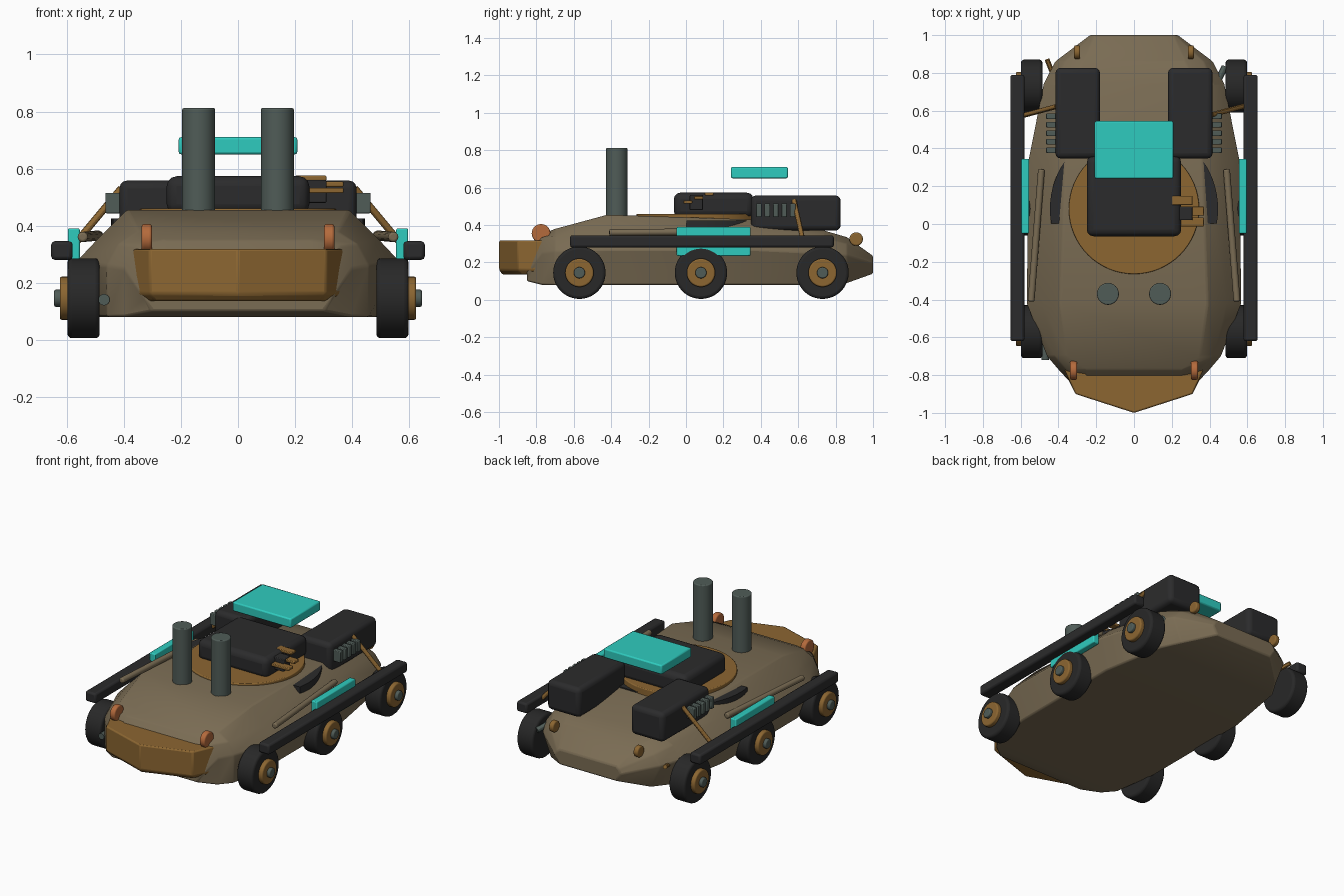
import bpy, bmesh, math
from mathutils import Vector

if "Cube" in bpy.data.objects:
    bpy.data.objects.remove(bpy.data.objects["Cube"])


def mat(name, r, g, b):
    m = bpy.data.materials.new(name)
    m.diffuse_color = (r, g, b, 1)
    m.use_nodes = True
    m.node_tree.nodes["Principled BSDF"].inputs["Base Color"].default_value = m.diffuse_color
    return m


TAN = mat("tan_hull", .195, .150, .088)
BROWN = mat("brown_metal", .262, .133, .031)
BLACK = mat("black_box", .024, .024, .025)
TYRE = mat("tyre_rubber", .021, .021, .021)
CYAN = mat("cyan_panel", .028, .60, .52)
GREY = mat("green_grey", .080, .107, .096)
ORANGE = mat("orange_lamp", .46, .145, .045)


def finish(name, bm, m, bevel=0, segs=2, angle=30):
    bmesh.ops.recalc_face_normals(bm, faces=bm.faces)
    me = bpy.data.meshes.new(name)
    bm.to_mesh(me)
    bm.free()
    me.materials.append(m)
    ob = bpy.data.objects.new(name, me)
    bpy.context.collection.objects.link(ob)
    if bevel:
        mod = ob.modifiers.new("bevel", 'BEVEL')
        mod.width, mod.segments = bevel, segs
        mod.limit_method, mod.angle_limit = 'ANGLE', math.radians(angle)
    bpy.ops.object.select_all(action='DESELECT')
    ob.select_set(True)
    bpy.context.view_layer.objects.active = ob
    bpy.ops.object.shade_smooth_by_angle(angle=math.radians(30))
    return ob


def box(name, x, y, z, m, bevel=.0, segs=2):
    bm = bmesh.new()
    bmesh.ops.create_cube(bm, size=1)
    for v in bm.verts:
        for i, (a, b) in enumerate((x, y, z)):
            v.co[i] = (a + b) / 2 + v.co[i] * (b - a)
    return finish(name, bm, m, bevel, segs)


def rod(name, a, b, r, m, bevel=0, n=32):
    a, b = Vector(a), Vector(b)
    bm = bmesh.new()
    bmesh.ops.create_cone(bm, cap_ends=True, segments=n, radius1=r, radius2=r, depth=(b - a).length)
    q = (b - a).to_track_quat('Z', 'Y')
    for v in bm.verts:
        v.co = q @ v.co + (a + b) / 2
    return finish(name, bm, m, bevel, 3)


def loft(name, rings, m, bevel=0, angle=30):
    bm = bmesh.new()
    vs = [[bm.verts.new(p) for p in r] for r in rings]
    n = len(vs[0])
    for r0, r1 in zip(vs, vs[1:]):
        for i in range(n):
            bm.faces.new((r0[i], r0[(i + 1) % n], r1[(i + 1) % n], r1[i]))
    bm.faces.new(vs[0])
    bm.faces.new(vs[-1])
    return finish(name, bm, m, bevel, 2, angle)


# Hull: y, then half width and height of bottom, belt, shoulder and deck
sections = [
    (-.85, .30, .10, .33, .14, .30, .22, .25, .27),
    (-.77, .40, .08, .40, .25, .36, .33, .25, .35),
    (-.70, .46, .08, .46, .26, .42, .335, .35, .38),
    (-.42, .50, .08, .57, .27, .49, .355, .39, .455),
    (.34, .50, .08, .56, .27, .47, .36, .36, .43),
    (.74, .43, .08, .48, .25, .42, .33, .33, .37),
    (.86, .36, .09, .42, .24, .37, .30, .27, .335),
    (1.0, .20, .14, .235, .19, .22, .22, .20, .235)]
rings = []
for s in sections:
    half = [(s[i], s[0], s[i + 1]) for i in (1, 3, 5, 7)]
    rings.append(half + [(-x, y, z) for x, y, z in reversed(half)])
loft("hull", rings, TAN, .008, 20)

# Front blade
def blade(z, k, back):
    return [(0, -1 + k, z), (.31 - k, -.90 + k, z), (.39 - k, back, z),
            (-.39 + k, back, z), (-.31 + k, -.90 + k, z)]


loft("front_blade", [blade(.135, .02, -.75), blade(.16, 0, -.74), blade(.318, 0, -.72)], BROWN, .008)

# Mirrored side parts
for s, side in ((-1, "left"), (1, "right")):
    def span(a, b):
        return tuple(sorted((s * a, s * b)))

    for i, y in enumerate((-.57, .08, .73)):
        rod(f"{side}_tyre_{i}", (s * .485, y, .145), (s * .598, y, .145), .14, TYRE, .015, 48)
        rod(f"{side}_hub_{i}", (s * .55, y, .145), (s * .625, y, .145), .076, BROWN, .008)
        rod(f"{side}_hub_cap_{i}", (s * .6, y, .145), (s * .645, y, .145), .03, GREY, .006)
    box(f"{side}_rail", span(.58, .655), (-.62, .79), (.28, .345), BLACK, .012)
    box(f"{side}_light_panel", span(.555, .597), (-.05, .345), (.235, .39), CYAN, .006)
    rod(f"{side}_deck_ridge", (s * .545, -.41, .36), (s * .49, .29, .365), .018, TAN, .008, 16)
    rod(f"{side}_exhaust", (s * .138, -.37, .40), (s * .138, -.37, .812), .058, GREY, .006)
    rod(f"{side}_front_lamp", (s * .302, -.775, .355), (s * .338, -.775, .355), .05, ORANGE, .008)
    rod(f"{side}_rear_lamp", (s * .285, .91, .325), (s * .317, .91, .325), .036, BROWN, .008)
    box(f"{side}_rear_box", span(.18, .416), (.347, .827), (.37, .558), BLACK, .028, 3)
    for i in range(5):
        y = .39 + i * .045
        box(f"{side}_louvre_{i}", span(.40, .465), (y - .015, y + .015), (.443, .515), GREY, .004)
    # Braces run parallel rather than mirrored
    rod(f"{side}_brace", (s * .41, .60 - s * .022, .53), (s * .585, .60 + s * .025, .32), .013, BROWN, 0, 12)

# Turret
rod("turret_ring", (0, .08, .41), (0, .08, .46), .345, BROWN, .005, 64)
arc = [(.445 * math.cos(a), .08 + .445 * math.sin(a)) for a in
       (math.radians(-10 + 200 * i / 40) for i in range(41))]
arc = [p for p in arc if p[1] < .44]
arc = sorted([p for p in arc if p[0] > 0], key=lambda p: p[1]) + \
    sorted([p for p in arc if p[0] < 0], key=lambda p: -p[1])
loft("turret_rear_arc", [[(x, y, z) for x, y in arc] for z in (.365, .425)], BLACK)
box("turret_body", (-.25, .25), (-.065, .36), (.44, .573), BLACK, .035, 3)
box("turret_gun_mount", (.23, .31), (.02, .09), (.48, .56), BLACK, .004)
for i, (x0, x1, y, z) in enumerate(((.20, .31, .124, .566), (.24, .37, .068, .545), (.24, .37, .01, .523))):
    box(f"turret_barrel_{i}", (x0, x1), (y - .024, y + .024), (z - .009, z + .009), BROWN, .004)
box("floating_panel", (-.208, .208), (.24, .545), (.65, .71), CYAN, .008)

# Small rods by the wheels
rod("rear_left_rod", (-.46, .87, .25), (-.42, .77, .22), .013, BROWN, 0, 12)
rod("rear_right_rod", (.48, .83, .22), (.44, .75, .25), .018, GREY, 0, 12)
rod("front_left_axle_stub", (-.47, -.72, .14), (-.47, -.60, .14), .02, GREY, 0, 16)
